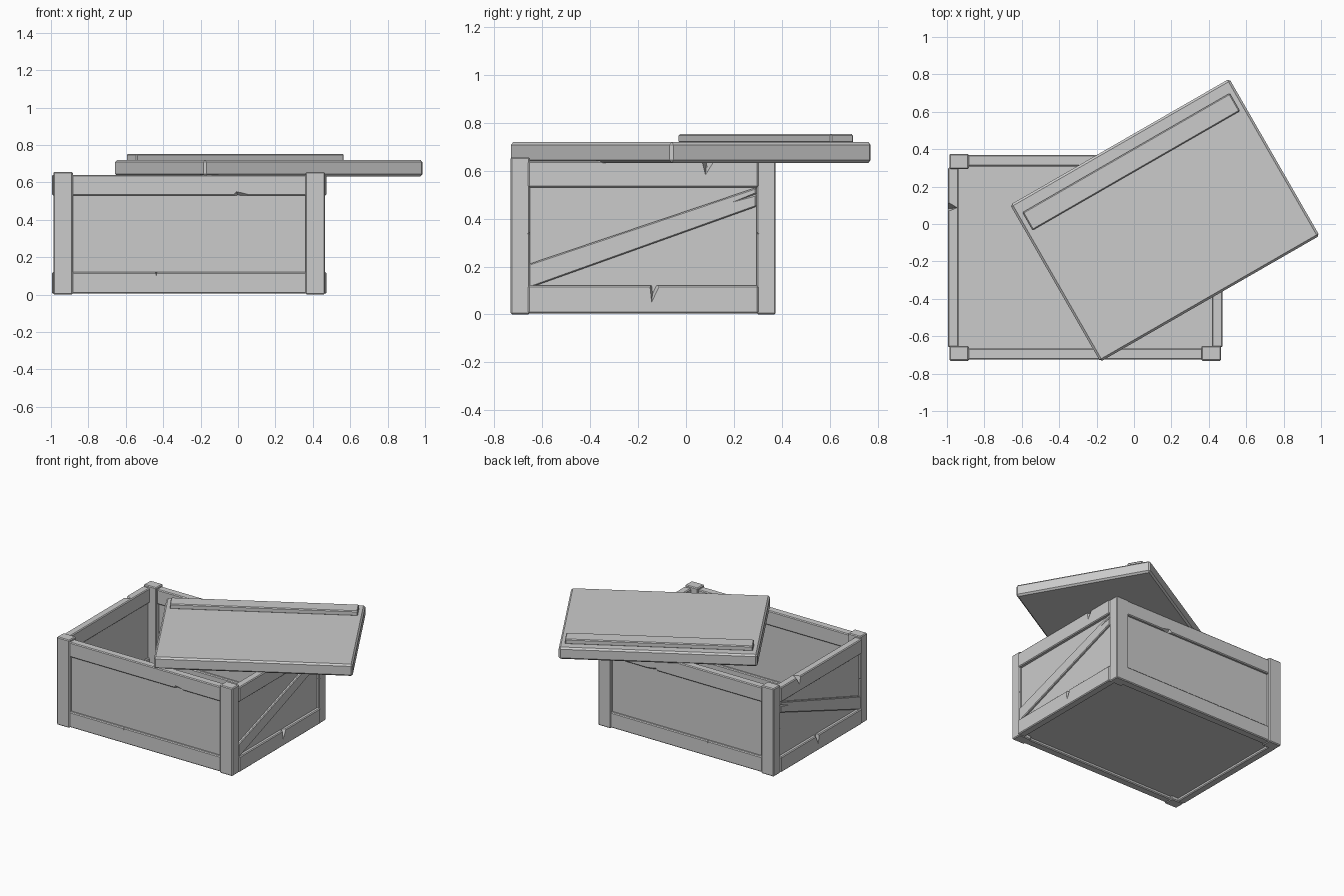
import bpy, bmesh, math
from mathutils import Vector, Matrix

if "Cube" in bpy.data.objects:
    bpy.data.objects.remove(bpy.data.objects["Cube"])

CX, CY = -0.261, -0.1785          # crate centre
CRATE = Matrix.Translation((CX, CY, 0))


def hull(name, pts, bevel=0.0, mat=CRATE):
    """Convex solid around the points, with optional worn edges."""
    bm = bmesh.new()
    for p in pts:
        bm.verts.new(mat @ Vector(p))
    bmesh.ops.convex_hull(bm, input=bm.verts)
    bmesh.ops.dissolve_limit(bm, angle_limit=0.01, verts=bm.verts, edges=bm.edges)
    if bevel:
        bmesh.ops.bevel(bm, geom=bm.edges[:], offset=bevel, segments=1,
                        affect='EDGES', profile=0.5)
    bmesh.ops.recalc_face_normals(bm, faces=bm.faces)
    me = bpy.data.meshes.new(name)
    bm.to_mesh(me)
    bm.free()
    ob = bpy.data.objects.new(name, me)
    bpy.context.collection.objects.link(ob)
    return ob


def corners(lo, hi):
    return [(x, y, z) for x in (lo[0], hi[0]) for y in (lo[1], hi[1]) for z in (lo[2], hi[2])]


def flip(pts, sx, sy):
    return [(x * sx, y * sy, z) for x, y, z in pts]


def part(name, pts, bevel=0.006, sx=1, sy=1, chips=()):
    """Mirrored solid with splintered chips cut away."""
    ob = hull(name, flip(pts, sx, sy), bevel)
    for c in chips:
        cutter = hull("chip_cutter", flip(c, sx, sy))
        cutter.hide_render = True
        m = ob.modifiers.new("chip", 'BOOLEAN')
        m.operation, m.solver, m.object = 'DIFFERENCE', 'EXACT', cutter
        bpy.context.view_layer.objects.active = ob
        bpy.ops.object.modifier_apply(modifier=m.name)
        bpy.data.objects.remove(cutter)
    return ob


# corner posts, chipped on their side faces
for sx, n1 in ((1, "right"), (-1, "left")):
    for sy, n2 in ((1, "back"), (-1, "front")):
        chips = [
            [(.735, .465, .36), (.735, .465, .325), (.735, .492, .335), (.705, .465, .34)],
            [(.735, .562, .625), (.735, .562, .60), (.735, .54, .61), (.71, .562, .612)],
        ]
        part(f"{n2}_{n1}_post", corners((.622, .473, 0), (.726, .553, .656)),
             .006, sx, sy, chips)

# front and back: rails and recessed panel
for sy, n in ((-1, "front"), (1, "back")):
    dent = [(-.05 - CX, .56, .522), (.16 - CX, .56, .522), (-.01 - CX, .56, .562), (0 - CX, .515, .522)]
    nick = [(-.45 - CX, .56, .13), (-.425 - CX, .56, .13), (-.437 - CX, .56, .09), (-.437 - CX, .52, .13)]
    part(f"{n}_top_rail", corners((-.63, .487, .53), (.63, .547, .64)), .006, 1, sy, [dent])
    part(f"{n}_bottom_rail", corners((-.63, .487, .005), (.63, .547, .12)), .006, 1, sy, [nick])
    part(f"{n}_panel", corners((-.64, .505, .03), (.64, .528, .62)), 0, 1, sy)

# left and right: rails, recessed panel and diagonal brace
for sx, n in ((1, "right"), (-1, "left")):
    top_v = [(.745, .06 - CY, .65), (.745, .13 - CY, .65), (.745, .08 - CY, .57), (.675, .088 - CY, .65)]
    low_v = [(.745, -.155 - CY, .13), (.745, -.10 - CY, .13), (.745, -.145 - CY, .035), (.68, -.135 - CY, .13)]
    part(f"{n}_top_rail", corners((.677, -.48, .53), (.734, .48, .64)), .006, sx, 1, [top_v])
    part(f"{n}_bottom_rail", corners((.677, -.48, .005), (.734, .48, .12)), .006, sx, 1, [low_v])
    part(f"{n}_panel", corners((.688, -.49, .03), (.71, .49, .62)), 0, sx, 1)
    outline = [(-.478, .11), (-.478, .21), (.472, .53), (.472, .45)]
    split = [(.735, .11 - CY, .44), (.735, .31 - CY, .492), (.735, .31 - CY, .522), (.714, .31 - CY, .508)]
    part(f"{n}_brace", [(x, y, z) for x in (.70, .726) for y, z in outline],
         .005, sx, 1, [split])

# floor, slightly recessed below
part("floor_panel", corners((-.695, -.51, .025), (.695, .51, .05)), 0)

# loose lid, lying askew, with one cleat
LID = Matrix.Translation((.165, .02, 0)) @ Matrix.Rotation(math.radians(29.9), 4, 'Z')
hull("lid", corners((-.676, -.484, .632), (.676, .484, .72)), .012, LID)
hull("lid_cleat", corners((-.639, .306, .715), (.639, .416, .753)), .006, LID)
